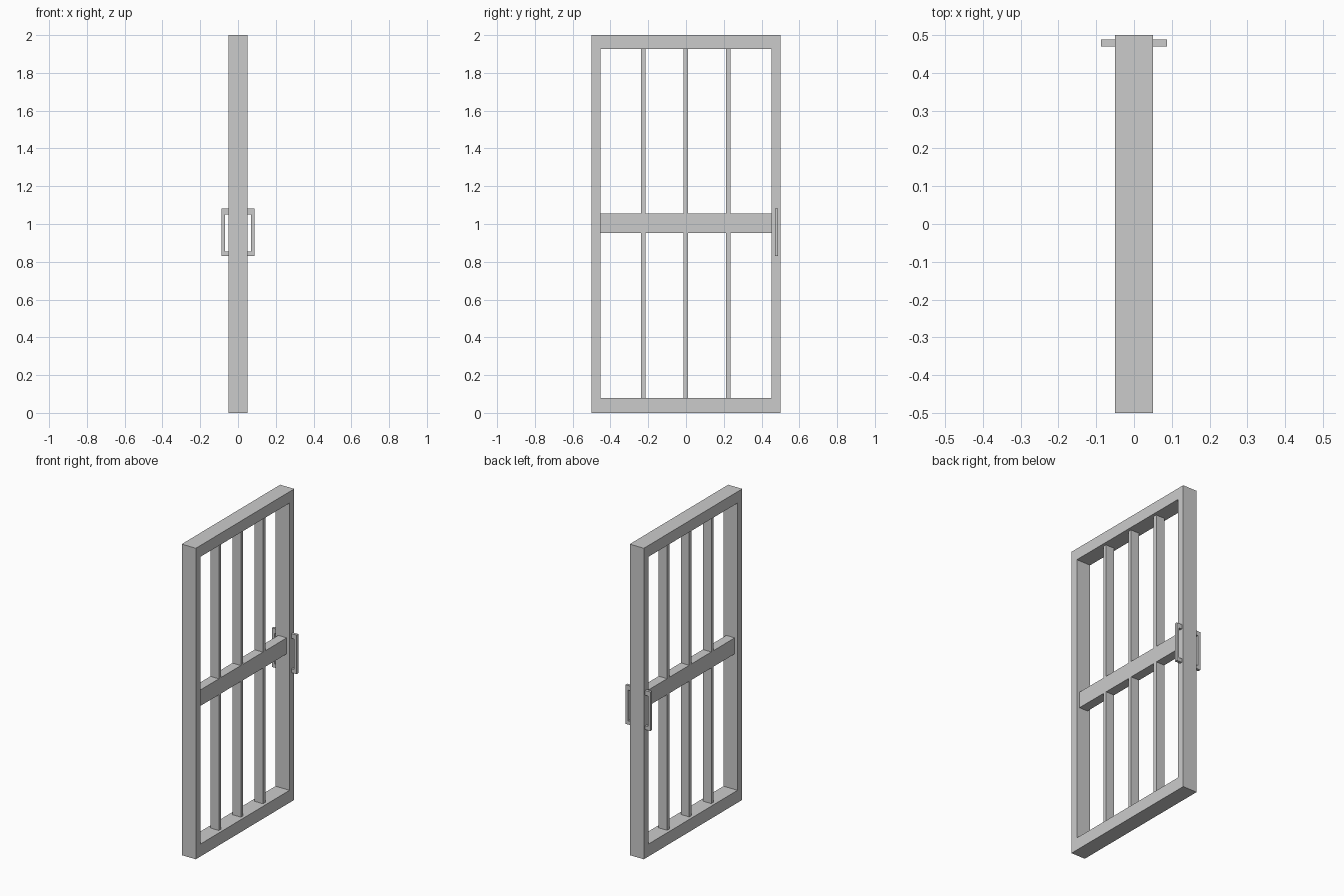
import bpy, bmesh

if "Cube" in bpy.data.objects:
    bpy.data.objects.remove(bpy.data.objects["Cube"])


def new_object(name, bm):
    bmesh.ops.recalc_face_normals(bm, faces=bm.faces[:])
    mesh = bpy.data.meshes.new(name)
    bm.to_mesh(mesh)
    bm.free()
    obj = bpy.data.objects.new(name, mesh)
    bpy.context.collection.objects.link(obj)
    return obj


def box(name, x, y, z):
    """Box from (min, max) ranges."""
    bm = bmesh.new()
    bmesh.ops.create_cube(bm, size=1)
    for v in bm.verts:
        v.co = [r[0] if c < 0 else r[1] for c, r in zip(v.co, (x, y, z))]
    return new_object(name, bm)


def ring(name, outer, inner, depth):
    """Rectangular frame in the YZ plane, mitred corners, extruded along X."""
    def corners(r):
        (y0, y1), (z0, z1) = r
        return [(y0, z0), (y1, z0), (y1, z1), (y0, z1)]
    bm = bmesh.new()
    loops = [[bm.verts.new((x, y, z)) for y, z in corners(r)]
             for x, r in ((-depth, outer), (depth, outer), (depth, inner), (-depth, inner))]
    for a, b in zip(loops, loops[1:] + loops[:1]):
        for i in range(4):
            j = (i + 1) % 4
            bm.faces.new((a[i], a[j], b[j], b[i]))
    return new_object(name, bm)


def pull(name, side):
    """U-shaped handle in the XZ plane, extruded along Y."""
    profile = [(0.05, 0.83), (0.088, 0.83), (0.088, 1.081), (0.05, 1.081),
               (0.05, 1.051), (0.07, 1.051), (0.07, 0.854), (0.05, 0.854)]
    bm = bmesh.new()
    face = bm.faces.new([bm.verts.new((side * x, 0.47, z)) for x, z in profile])
    ext = bmesh.ops.extrude_face_region(bm, geom=[face], use_keep_orig=True)
    for v in ext["geom"]:
        if isinstance(v, bmesh.types.BMVert):
            v.co.y = 0.488
    return new_object(name, bm)


# Outer frame
ring("door_frame", ((-0.5, 0.5), (0, 2)), ((-0.452, 0.452), (0.08, 1.927)), 0.05)

# Middle rail
box("middle_rail", (-0.03, 0.03), (-0.452, 0.452), (0.952, 1.055))

# Upright bars above and below the rail
for i, y in enumerate((-0.226, -0.002, 0.223)):
    for level, z in (("lower", (0.08, 0.952)), ("upper", (1.055, 1.927))):
        box(f"{level}_bar_{i + 1}", (-0.03, 0.03), (y - 0.012, y + 0.012), z)

# Pull handles on both faces
pull("handle_right", 1)
pull("handle_left", -1)
